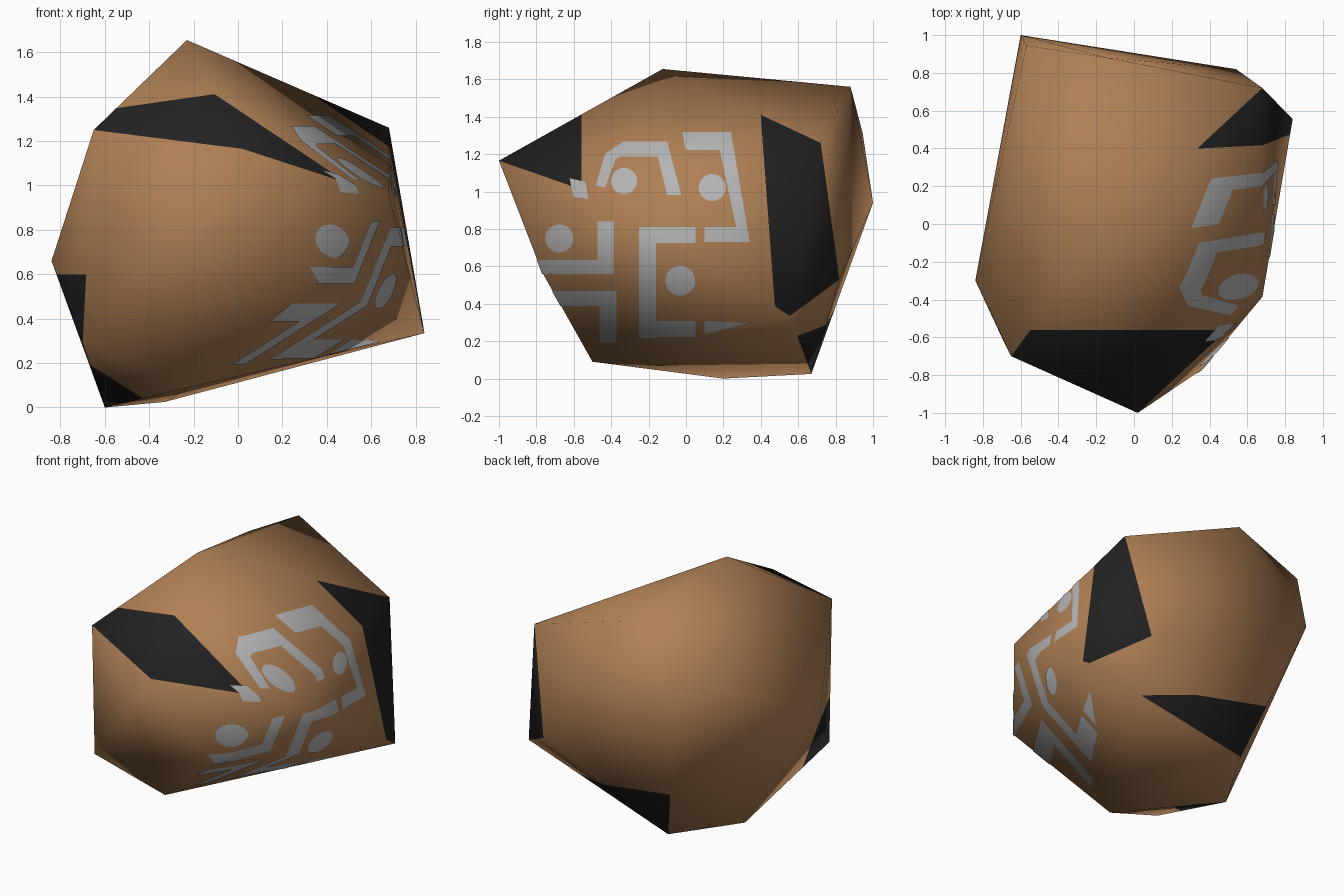
import bpy, bmesh, math
from mathutils import Vector

if "Cube" in bpy.data.objects:
    bpy.data.objects.remove(bpy.data.objects["Cube"])


def material(name, rgb):
    m = bpy.data.materials.new(name)
    m.diffuse_color = (*rgb, 1)
    m.use_nodes = True
    m.node_tree.nodes["Principled BSDF"].inputs["Base Color"].default_value = m.diffuse_color
    return m


BROWN = material("brown stone", (0.43, 0.215, 0.09))
BLACK = material("black patch", (0.016, 0.016, 0.016))
GREY = material("grey marking", (0.46, 0.46, 0.46))

# Corner points of the boulder
CORNERS = {
    "A": (-.65, -.70, 1.25), "B": (.02, -1, 1.165), "C": (-.23, -.125, 1.655),
    "D": (-.14, .88, 1.56), "E": (-.57, .945, 1.31), "F": (-.60, 1, .94),
    "G": (.68, .72, 1.26), "H": (.68, -.385, .95), "I": (.84, .555, .335),
    "J": (.54, .82, .53), "L": (.36, -.77, .57), "M": (-.22, -.5, .09),
    "N": (-.33, .67, .025), "P": (-.84, -.30, .66), "Q": (-.70, -.60, .29),
    "R": (-.60, .20, 0),
}

# Boulder: convex hull, smooth normals kept in a layer so cuts do not alter shading
hull = bmesh.new()
lay = hull.verts.layers.float_vector.new("smooth_normal")
corner = {k: hull.verts.new(p) for k, p in CORNERS.items()}
bmesh.ops.convex_hull(hull, input=hull.verts[:])
for v in [v for v in hull.verts if not v.link_faces]:
    hull.verts.remove(v)
bmesh.ops.recalc_face_normals(hull, faces=hull.faces[:])
hull.normal_update()
for v in hull.verts:
    v[lay] = v.normal
corner = {k: v for k, v in corner.items() if v.is_valid}


def cut(bm, faces, co, no, clear=False):
    geom = set(faces)
    for f in faces:
        geom.update(f.verts)
        geom.update(f.edges)
    bmesh.ops.bisect_plane(bm, geom=list(geom), dist=1e-5, plane_co=co,
                           plane_no=no, clear_outer=clear)


def make_object(name, mesh, normals, mats):
    for m in mats:
        mesh.materials.append(m)
    mesh.shade_smooth()
    mesh.normals_split_custom_set_from_vertices(normals)
    ob = bpy.data.objects.new(name, mesh)
    bpy.context.collection.objects.link(ob)
    return ob


# Grey markings: convex pieces in the (y, z) plane, projected on the right side
def bar(y0, z0, y1, z1):
    return [(y0, z0), (y1, z0), (y1, z1), (y0, z1)]


def disc(y, z, r, n=20):
    return [(y + r * math.cos(2 * math.pi * i / n),
             z + r * math.sin(2 * math.pi * i / n)) for i in range(n)]


MARKS = [
    [(-.62, 1.07), (-.60, .97), (-.52, .96), (-.535, 1.05)],
    # arch with dot
    [(-.48, 1.03), (-.43, 1.02), (-.375, 1.17), (-.43, 1.20)],
    [(-.43, 1.20), (-.375, 1.17), (-.345, 1.185), (-.34, 1.26)],
    [(-.345, 1.185), (-.15, 1.185), (-.10, 1.265), (-.34, 1.265)],
    [(-.15, 1.185), (-.10, .98), (-.025, .98), (-.10, 1.265)],
    disc(-.33, 1.055, .07),
    # hooked bracket with dot
    [(-.02, 1.315), (0, 1.22), (.18, 1.22), (.24, 1.315)],
    [(.18, 1.22), (.285, .73), (.34, .73), (.24, 1.315)],
    bar(.10, .73, .285, .81),
    disc(.14, 1.02, .072),
    # corner strokes and dot at the front
    disc(-.675, .75, .075), bar(-.47, .56, -.385, .84), bar(-.9, .56, -.47, .635),
    bar(-.8, .39, -.46, .47), bar(-.46, .195, -.37, .47),
    # square bracket with dot
    bar(-.25, .22, -.16, .81), bar(-.16, .725, .05, .81), bar(-.16, .225, .05, .31),
    disc(-.03, .525, .08),
    [(.10, .31), (.10, .24), (.33, .30)],
]
verts, faces, normals = [], [], []
for poly in MARKS:
    area = sum(a[0] * b[1] - b[0] * a[1] for a, b in zip(poly, poly[1:] + poly[:1]))
    if area < 0:
        poly = poly[::-1]
    bm = hull.copy()
    bmesh.ops.delete(bm, geom=[f for f in bm.faces if f.normal.x < 0.12], context='FACES')
    for (y0, z0), (y1, z1) in zip(poly, poly[1:] + poly[:1]):
        cut(bm, bm.faces[:], (0, y0, z0), (0, z1 - z0, y0 - y1), clear=True)
    nl = bm.verts.layers.float_vector["smooth_normal"]
    bm.verts.index_update()
    base = len(verts)
    for v in bm.verts:
        n = Vector(v[nl]).normalized()
        verts.append(v.co + n * 0.004)
        normals.append(n)
    faces += [[base + v.index for v in f.verts] for f in bm.faces]
    bm.free()
me = bpy.data.meshes.new("side_markings")
me.from_pydata(verts, [], faces)
make_object("side_markings", me, normals, [GREY])

# Black patches: (corner set of the facets, half spaces that bound the patch)
PATCHES = [
    ("ABCH", [((0, -.56, 0), (0, 1, 0))]),
    ("CGHIJ", [((0, .40, 1.4), (0, -1, -.074))]),
    ("FJIN", [((0, 0, .305), (.175, 0, 1))]),
    ("APQR", [((0, 0, .6), (0, 0, 1)), ((0, -.345, 0), (0, 1, 0))]),
    ("QRM", [((-.667, -.33, .19), (.9, -1, 0))]),
]
for f in hull.faces:
    for k, (names, _) in enumerate(PATCHES, 1):
        allowed = {corner[n] for n in names if n in corner}
        if set(f.verts) <= allowed:
            f.material_index = k
for k, (_, planes) in enumerate(PATCHES, 1):
    for co, no in planes:
        cut(hull, [f for f in hull.faces if f.material_index == k], co, no)
for f in hull.faces:
    k = f.material_index
    if k:
        c = f.calc_center_median()
        inside = all((c - Vector(co)).dot(Vector(no)) < 0 for co, no in PATCHES[k - 1][1])
        f.material_index = 1 if inside else 0
normals = [Vector(v[lay]).normalized() for v in hull.verts]
hull.verts.layers.float_vector.remove(lay)
me = bpy.data.meshes.new("boulder")
hull.to_mesh(me)
hull.free()
make_object("boulder", me, normals, [BROWN, BLACK])
